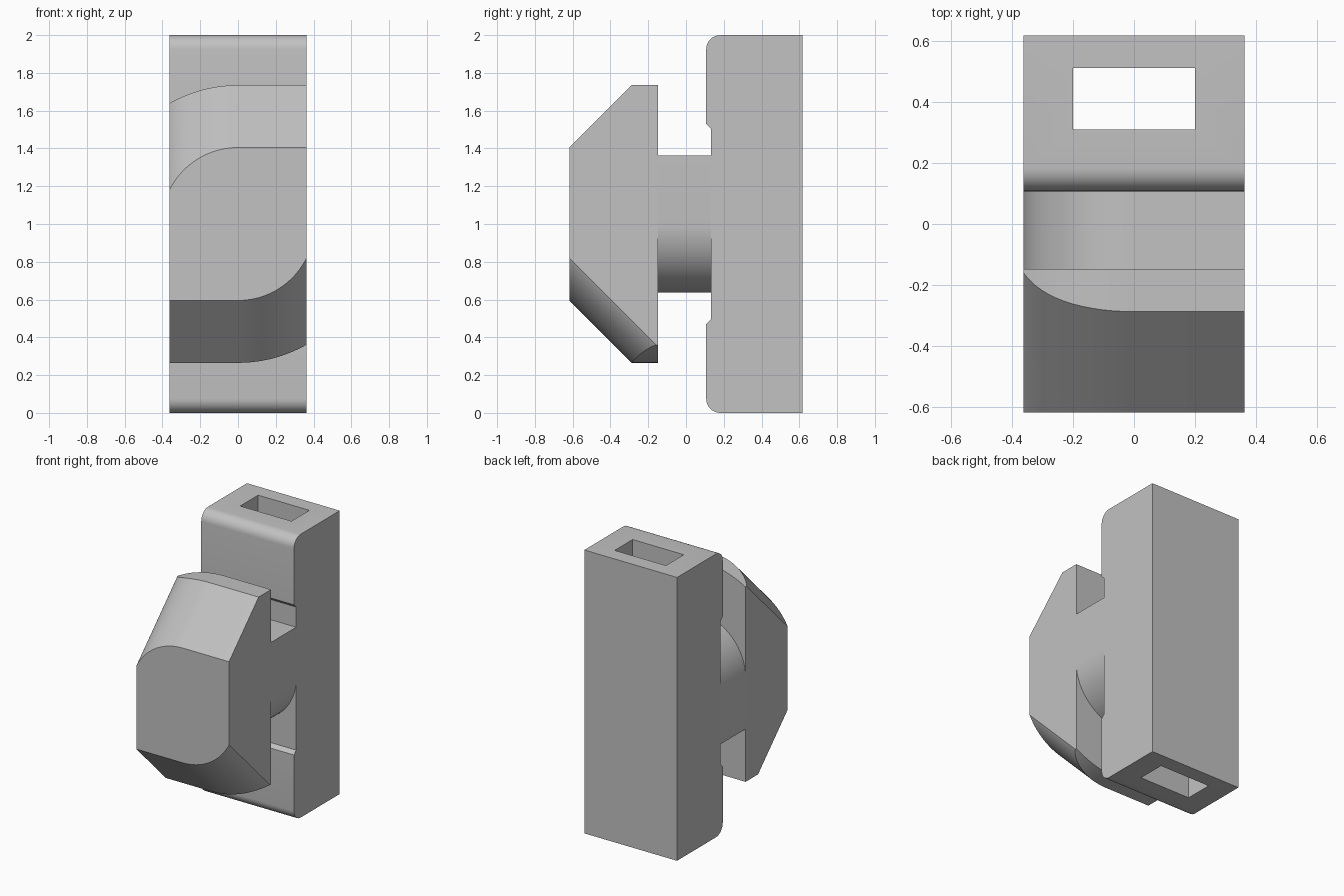
import bpy, bmesh
from math import sin, cos, pi, sqrt, radians

cube = bpy.data.objects.get("Cube")
if cube:
    bpy.data.objects.remove(cube, do_unlink=True)

W = 0.362          # half width
DEPTH = 0.617      # half depth
MID = 1.0          # height of the turning axis
STEPS = 16

grey = bpy.data.materials.new("plain_grey")
grey.use_nodes = True
colour = (0.54, 0.54, 0.54, 1)
grey.diffuse_color = colour
grey.node_tree.nodes["Principled BSDF"].inputs["Base Color"].default_value = colour


def finish(name, bm):
    bmesh.ops.recalc_face_normals(bm, faces=bm.faces)
    mesh = bpy.data.meshes.new(name)
    bm.to_mesh(mesh)
    bm.free()
    mesh.materials.append(grey)
    obj = bpy.data.objects.new(name, mesh)
    bpy.context.collection.objects.link(obj)
    return obj


def smooth(obj):
    bpy.ops.object.select_all(action='DESELECT')
    obj.select_set(True)
    bpy.context.view_layer.objects.active = obj
    bpy.ops.object.shade_smooth_by_angle(angle=radians(25))


def loft(name, rings, caps):
    """Skin a list of point rings with equal counts."""
    bm = bmesh.new()
    loops = [[bm.verts.new(p) for p in ring] for ring in rings]
    for a, b in zip(loops, loops[1:]):
        for i in range(len(a)):
            j = (i + 1) % len(a)
            bm.faces.new((a[i], a[j], b[j], b[i]))
    if caps:
        bm.faces.new(loops[0])
        bm.faces.new(loops[-1])
    return finish(name, bm)


def outline(r):
    """Block outline (x, z) with two opposite corners rounded about the axis."""
    half = [(W, r)]
    for i in range(STEPS + 1):
        x = W * sin(pi / 2 * i / STEPS)
        half.append((-x, sqrt(max(r * r - x * x, 0))))
    return half + [(-x, -z) for x, z in half]


def ring(r, y):
    return [(x, y, MID + z) for x, z in outline(r)]


# Head: rounded block whose front is cut back by slanted 45 degree faces
R_FRONT, R_OUTER, R_NECK = 0.405, 0.735, 0.3625
HEAD_BACK, NECK_BACK = -0.148, 0.132
slant_end = [(x, -DEPTH + abs(zo) - abs(zf), MID + zo)
             for (x, zo), (_, zf) in zip(outline(R_OUTER), outline(R_FRONT))]
head = loft("locking_head",
            [ring(R_FRONT, -DEPTH), slant_end, ring(R_OUTER, HEAD_BACK)], True)
smooth(head)

# Neck: open sleeve between head and body
neck = loft("neck", [ring(R_NECK, HEAD_BACK), ring(R_NECK, NECK_BACK)], False)
smooth(neck)

# Body: side profile with rounded front edges and a shallow front recess
FACE, ROUND = 0.107, 0.075
upper = [(NECK_BACK, 0.505), (FACE, 0.53)]
for i in range(9):
    a = pi / 2 * i / 8
    upper.append((FACE + ROUND * (1 - cos(a)), 1 - ROUND * (1 - sin(a))))
upper.append((DEPTH, 1))
profile = upper + [(y, -z) for y, z in reversed(upper)]
body = loft("body", [[(x, y, MID + z) for y, z in profile] for x in (-W, W)], True)

# Slot: rectangular passage running the full height of the body
slot = loft("slot_cutter", [[(x, y, z) for x, y in
            ((-0.2, 0.31), (0.2, 0.31), (0.2, 0.51), (-0.2, 0.51))]
            for z in (-0.2, 2.2)], True)
slot.hide_render = True
cut = body.modifiers.new("slot", 'BOOLEAN')
cut.object = slot
cut.operation = 'DIFFERENCE'
cut.solver = 'EXACT'
bpy.context.view_layer.objects.active = body
bpy.ops.object.modifier_apply(modifier=cut.name)
bpy.data.objects.remove(slot, do_unlink=True)
smooth(body)
